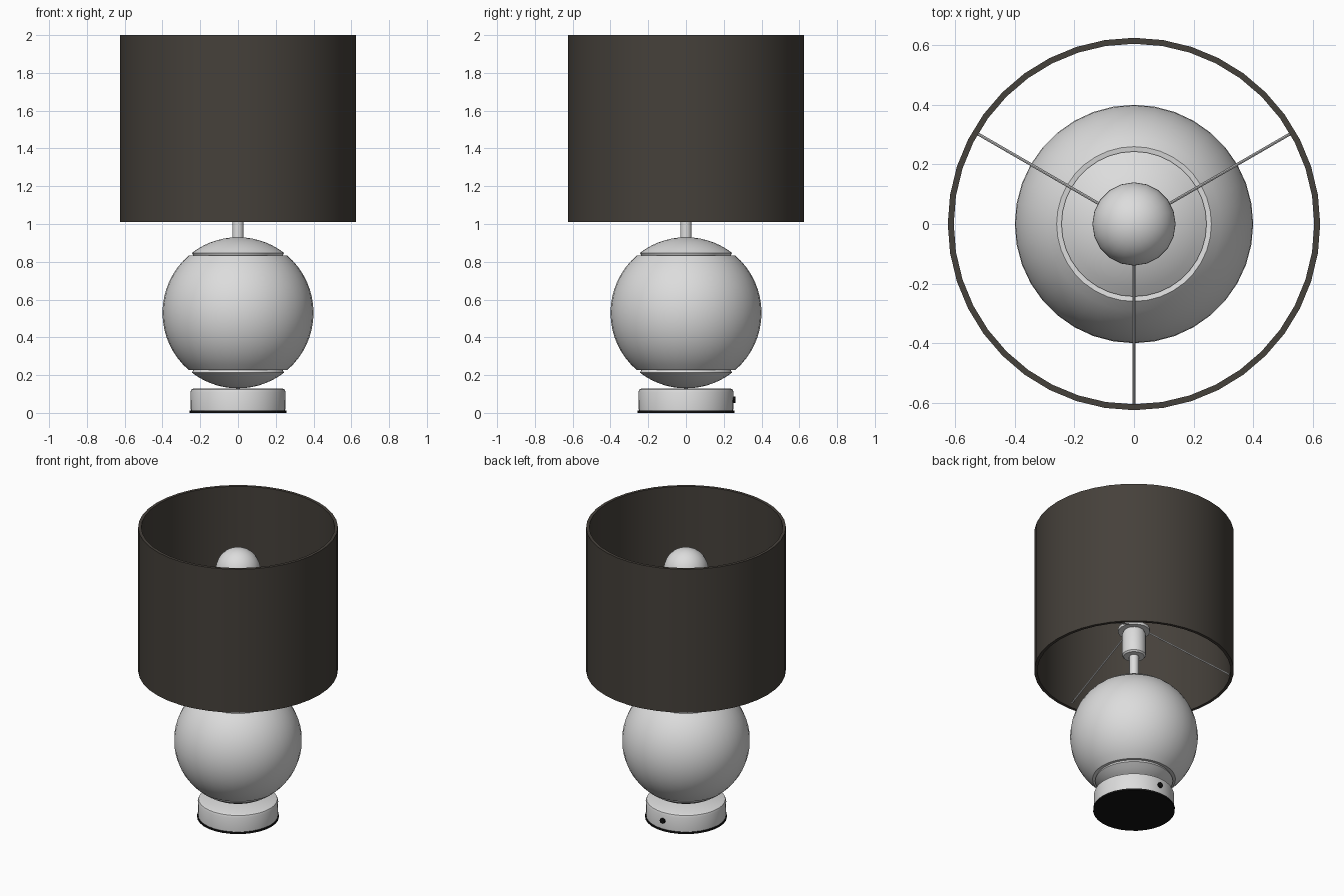
import bpy, bmesh
from math import sin, cos, pi, radians, sqrt
from mathutils import Vector

cube = bpy.data.objects.get("Cube")
if cube:
    bpy.data.objects.remove(cube, do_unlink=True)


def material(name, rgb, roughness=0.6):
    m = bpy.data.materials.new(name)
    m.use_nodes = True
    bsdf = m.node_tree.nodes["Principled BSDF"]
    bsdf.inputs["Base Color"].default_value = (*rgb, 1)
    bsdf.inputs["Roughness"].default_value = roughness
    m.diffuse_color = (*rgb, 1)
    return m


WHITE = material("pale grey", (0.72, 0.72, 0.72))
SHADE = material("dark brown fabric", (0.060, 0.052, 0.043))
BLACK = material("black", (0.006, 0.006, 0.006))


def finish(obj, mat, angle=35):
    obj.data.materials.append(mat)
    bpy.ops.object.select_all(action="DESELECT")
    obj.select_set(True)
    bpy.context.view_layer.objects.active = obj
    bpy.ops.object.shade_smooth_by_angle(angle=radians(angle))
    return obj


def lathe(name, profile, mat, segments=32, closed=False):
    """Turn a (radius, height) profile around the z axis."""
    bm = bmesh.new()
    pts = profile + profile[:1] if closed else profile
    verts = [bm.verts.new((r, 0, z)) for r, z in pts]
    edges = [bm.edges.new(pair) for pair in zip(verts, verts[1:])]
    bmesh.ops.spin(bm, geom=verts + edges, cent=(0, 0, 0), axis=(0, 0, 1),
                   angle=2 * pi, steps=segments, use_duplicate=False)
    bmesh.ops.remove_doubles(bm, verts=bm.verts, dist=0.0005)
    bmesh.ops.recalc_face_normals(bm, faces=bm.faces)
    mesh = bpy.data.meshes.new(name)
    bm.to_mesh(mesh)
    bm.free()
    obj = bpy.data.objects.new(name, mesh)
    bpy.context.collection.objects.link(obj)
    return finish(obj, mat)


def rod(name, start, end, radius, mat):
    a, b = Vector(start), Vector(end)
    bpy.ops.mesh.primitive_cylinder_add(vertices=8, radius=radius,
                                        depth=(b - a).length, location=(a + b) / 2)
    obj = bpy.context.object
    obj.name = name
    obj.rotation_euler = (b - a).to_track_quat("Z", "Y").to_euler()
    return finish(obj, mat)


def arc(radius, centre, start, end, steps):
    """Profile points on a circle, angles in degrees from straight down."""
    angles = [radians(start + (end - start) * i / steps) for i in range(steps + 1)]
    return [(radius * sin(a), centre - radius * cos(a)) for a in angles]


# Round base with a dark felt pad and a small cord outlet at the back
lathe("base_pad", [(0, 0), (0.256, 0), (0.256, 0.012), (0, 0.012)], BLACK)
lathe("base", [(0, 0.012), (0.25, 0.012), (0.252, 0.11), (0.247, 0.124),
               (0.235, 0.13), (0, 0.13)], WHITE)
rod("cord_outlet", (0, 0.23, 0.07), (0, 0.262, 0.07), 0.018, BLACK)

# Ball body, with a shallow groove around each cap
R, MID, SEAM = 0.4, 0.53, 38.5
groove_r, groove_z = 0.235, sqrt(R * R - 0.25 ** 2) - 0.012
body = (arc(R, MID, 0, SEAM - 1, 7)
        + [(groove_r, MID - groove_z)]
        + arc(R, MID, SEAM + 2, 178 - SEAM, 16)
        + [(groove_r, MID + groove_z)]
        + arc(R, MID, 181 - SEAM, 180, 7))
lathe("ball_body", body, WHITE, 36)

# Stem, socket and collar that carries the shade
lathe("stem", [(0.03, 0.9), (0.03, 1.13)], WHITE, 16)
lathe("socket", [(0, 1.11), (0.065, 1.11), (0.074, 1.12), (0.074, 1.27),
                 (0.055, 1.31), (0.055, 1.4), (0, 1.4)], WHITE, 20)
lathe("shade_collar", [(0.05, 1.29), (0.1, 1.29), (0.1, 1.31), (0.05, 1.31)],
      WHITE, 20, closed=True)

# Bulb with a tapered neck
lathe("bulb", [(0.05, 1.38), (0.06, 1.45), (0.09, 1.55)]
      + arc(0.14, 1.71, 55, 180, 12), WHITE, 20)

# Three spokes sloping from the collar down to the lower rim
for i, angle in enumerate((30, 150, 270)):
    c, s = cos(radians(angle)), sin(radians(angle))
    rod(f"shade_spoke_{i + 1}", (0.08 * c, 0.08 * s, 1.3),
        (0.612 * c, 0.612 * s, 1.04), 0.005, WHITE)

# Open drum shade
lathe("shade", [(0.605, 1.01), (0.625, 1.01), (0.625, 2.0), (0.605, 2.0)],
      SHADE, 40, closed=True)
